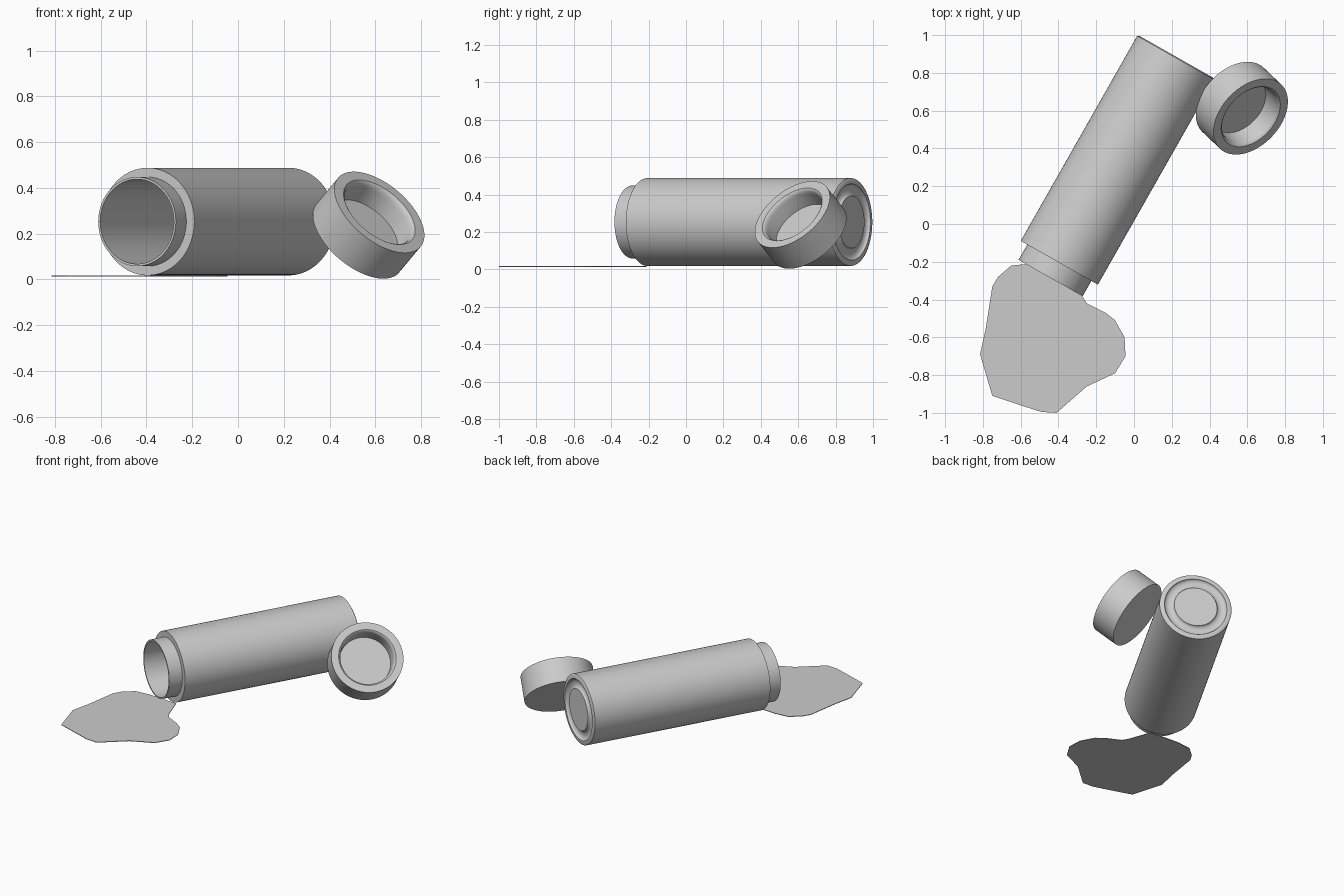
import bpy, bmesh, math
from mathutils import Vector

if "Cube" in bpy.data.objects:
    bpy.data.objects.remove(bpy.data.objects["Cube"])

SIDES = 96


def finish(name, bm):
    bmesh.ops.recalc_face_normals(bm, faces=bm.faces[:])
    mesh = bpy.data.meshes.new(name)
    bm.to_mesh(mesh)
    bm.free()
    ob = bpy.data.objects.new(name, mesh)
    bpy.context.collection.objects.link(ob)
    bpy.ops.object.select_all(action='DESELECT')
    ob.select_set(True)
    bpy.context.view_layer.objects.active = ob
    bpy.ops.object.shade_smooth_by_angle(angle=math.radians(35))
    return ob


def lathe(name, profile, origin, direction):
    """Spin (radius, height) points round local z, then aim z along direction."""
    bm = bmesh.new()
    verts = [bm.verts.new((r, 0, h)) for r, h in profile]
    edges = [bm.edges.new(pair) for pair in zip(verts, verts[1:])]
    bmesh.ops.spin(bm, geom=verts + edges, cent=(0, 0, 0), axis=(0, 0, 1),
                   angle=math.tau, steps=SIDES, use_merge=True)
    bmesh.ops.remove_doubles(bm, verts=bm.verts[:], dist=0.0005)
    ob = finish(name, bm)
    ob.location = origin
    ob.rotation_mode = 'QUATERNION'
    ob.rotation_quaternion = Vector(direction).to_track_quat('Z', 'Y')
    return ob


# Bottle: grooved base, straight body, stepped neck and hollow inside
groove = [(0.172 + 0.032 * math.cos(a), -0.02 * math.sin(a) * -1)
          for a in (math.pi * (1 - i / 8) for i in range(9))]
bottle = ([(0, 0)] + groove +
          [(0.225, 0), (0.235, 0.006), (0.235, 1.254), (0.195, 1.254),
           (0.195, 1.347), (0.185, 1.347), (0.185, 0.05), (0, 0.05)])
tilt = math.radians(29.6)
lathe("bottle", bottle, (0.224, 0.885, 0.253),
      (-math.sin(tilt), -math.cos(tilt), 0))

# Cap: hollow cup leaning on the bottle, open side up
H = 0.172
axis = Vector((0.547, -0.52, 0.656)).normalized()
cap = [(0, 0), (0.235, 0), (0.235, H), (0.187, H), (0.180, H - 0.005),
       (0.175, H - 0.015), (0.172, H - 0.03), (0.167, H - 0.11), (0, H - 0.11)]
lathe("cap", cap, Vector((0.571, 0.613, 0.2375)) - axis * H / 2, axis)

# Spilled puddle: thin flat slab with an irregular outline
outline = [(-0.65, -0.22), (-0.55, -0.21), (-0.33, -0.225), (-0.275, -0.38),
           (-0.25, -0.42), (-0.15, -0.47), (-0.10, -0.51), (-0.05, -0.60),
           (-0.045, -0.70), (-0.10, -0.79), (-0.25, -0.86), (-0.41, -1.0),
           (-0.49, -0.995), (-0.60, -0.96), (-0.75, -0.91), (-0.815, -0.69),
           (-0.785, -0.555), (-0.75, -0.33), (-0.72, -0.28)]
bm = bmesh.new()
face = bm.faces.new([bm.verts.new((x, y, 0.013)) for x, y in outline])
top = bmesh.ops.extrude_face_region(bm, geom=[face], use_keep_orig=True)["geom"]
bmesh.ops.translate(bm, vec=(0, 0, 0.004),
                    verts=[v for v in top if isinstance(v, bmesh.types.BMVert)])
finish("puddle", bm)
